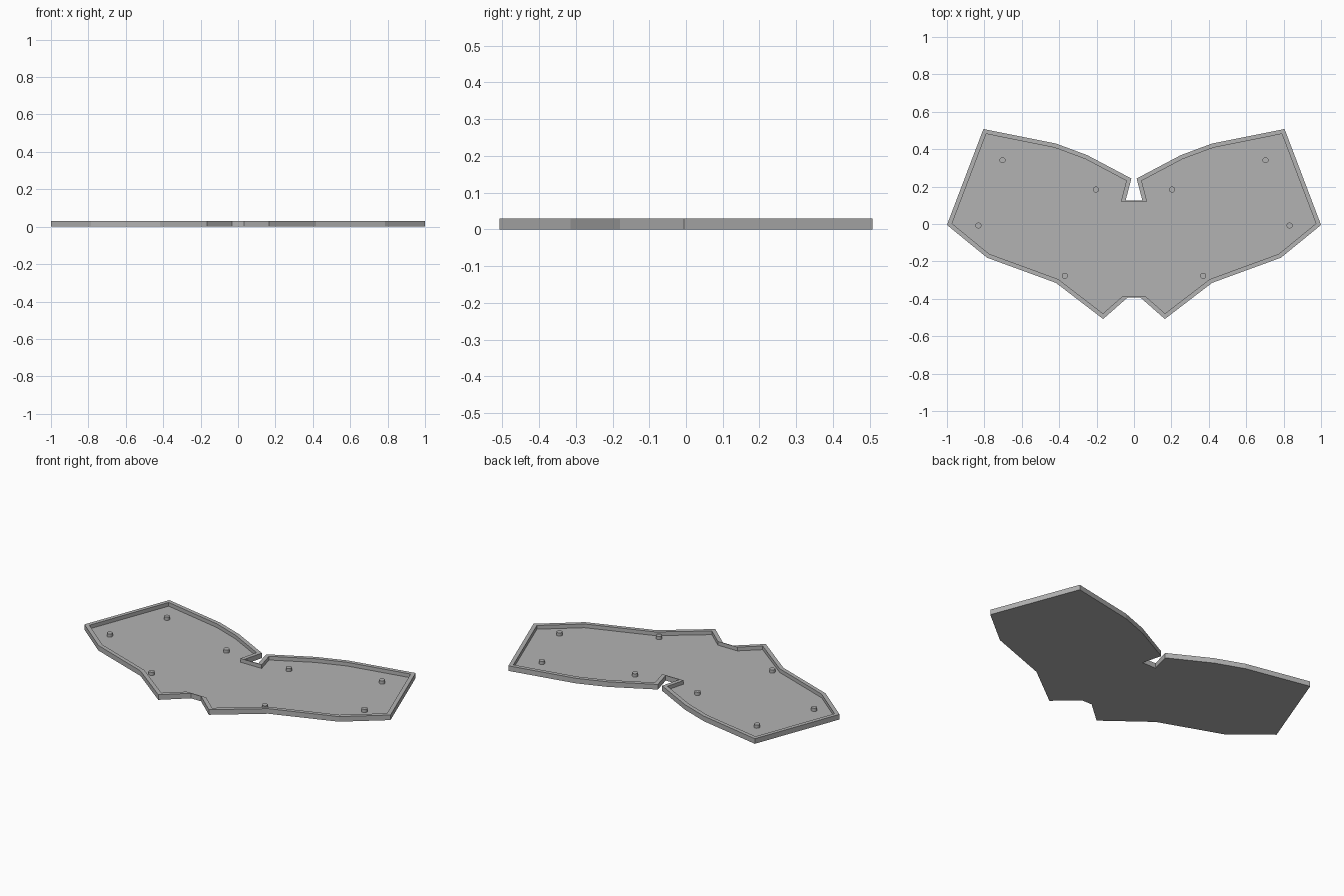
import bpy, bmesh
from mathutils import Vector
from mathutils.geometry import intersect_line_line_2d, intersect_line_line

cube = bpy.data.objects.get("Cube")
if cube:
    bpy.data.objects.remove(cube, do_unlink=True)

HEIGHT, FLOOR, WALL, THIN = 0.03, 0.008, 0.023, 0.004

grey = bpy.data.materials.new("plain grey")
grey.use_nodes = True
grey.diffuse_color = (0.45, 0.45, 0.45, 1)
grey.node_tree.nodes["Principled BSDF"].inputs["Base Color"].default_value = (0.45, 0.45, 0.45, 1)


def finish(bm, name):
    bmesh.ops.recalc_face_normals(bm, faces=bm.faces)
    mesh = bpy.data.meshes.new(name)
    bm.to_mesh(mesh)
    bm.free()
    mesh.materials.append(grey)
    obj = bpy.data.objects.new(name, mesh)
    bpy.context.collection.objects.link(obj)
    return obj


def inset(points, widths):
    """Move every edge of a clockwise outline inward by its own width."""
    lines = []
    for i, a in enumerate(points):
        b = points[(i + 1) % len(points)]
        d = (b - a).normalized()
        shift = Vector((d.y, -d.x, 0)) * widths[i]
        lines.append((a + shift, b + shift))
    return [intersect_line_line(*lines[i - 1], *lines[i])[0] for i in range(len(lines))]


# Half outline, from the rear notch clockwise to the front notch
half = [(0.045, 0.125), (0.014, 0.243), (0.25, 0.368), (0.417, 0.43), (0.805, 0.508),
        (1.0, -0.005), (0.786, -0.18), (0.417, -0.315), (0.165, -0.508), (0.033, -0.392)]
outer = [Vector((x, y, 0)) for x, y in half]
outer += [Vector((-p.x, p.y, 0)) for p in reversed(outer)]
widths = [THIN if abs(p.y - outer[(i + 1) % len(outer)].y) < 1e-6 else WALL
          for i, p in enumerate(outer)]
inner = inset(outer, widths)

# Tray: flat underside, outer wall, rim, inner wall and recessed floor
bm = bmesh.new()
loops = [[bm.verts.new((p.x, p.y, z)) for p in ring]
         for ring, z in ((outer, 0), (outer, HEIGHT), (inner, HEIGHT), (inner, FLOOR))]
for low, high in zip(loops, loops[1:]):
    for i in range(len(low)):
        bm.faces.new((low[i - 1], low[i], high[i], high[i - 1]))
bm.faces.new(loops[0])
bm.faces.new(loops[-1])
finish(bm, "tray")

# Mounting pegs, mirrored left and right
pegs = (("rear_outer", 0.703, 0.341), ("rear_inner", 0.204, 0.184),
        ("side", 0.832, -0.008), ("front", 0.37, -0.277))
for name, x, y in pegs:
    for side, sign in (("left", 1), ("right", -1)):
        bm = bmesh.new()
        bmesh.ops.create_cone(bm, cap_ends=True, segments=24, radius1=0.016,
                              radius2=0.016, depth=0.02)
        peg = finish(bm, f"{name}_peg_{side}")
        peg.location = (sign * x, y, FLOOR + 0.009)
        peg.data.shade_smooth()
        peg.data.set_sharp_from_angle(angle=0.6)
